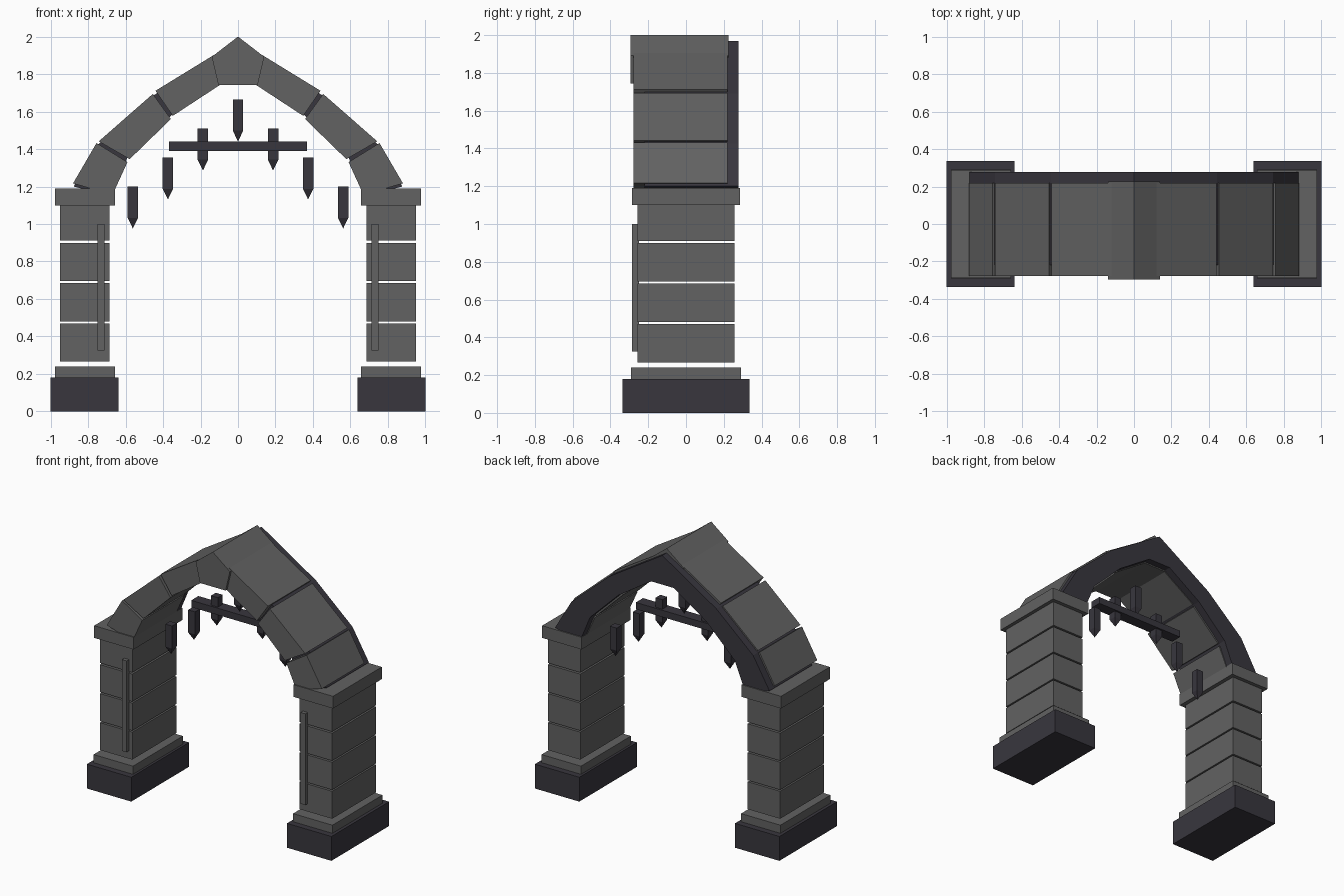
import bpy, bmesh

if "Cube" in bpy.data.objects:
    bpy.data.objects.remove(bpy.data.objects["Cube"])

def material(name, rgb):
    m = bpy.data.materials.new(name)
    m.diffuse_color = (*rgb, 1)
    m.use_nodes = True
    m.node_tree.nodes["Principled BSDF"].inputs["Base Color"].default_value = m.diffuse_color
    return m

STONE = material("grey stone", (0.122, 0.122, 0.122))
DARK = material("dark slate", (0.040, 0.037, 0.048))

def finish(name, bm, mat):
    bmesh.ops.recalc_face_normals(bm, faces=bm.faces)
    me = bpy.data.meshes.new(name)
    bm.to_mesh(me)
    bm.free()
    me.materials.append(mat)
    ob = bpy.data.objects.new(name, me)
    bpy.context.collection.objects.link(ob)
    return ob

def prism(name, outline, y0, y1, mat):
    """Extrude an x-z outline from y0 to y1."""
    bm = bmesh.new()
    front = [bm.verts.new((x, y0, z)) for x, z in outline]
    back = [bm.verts.new((x, y1, z)) for x, z in outline]
    n = len(outline)
    bm.faces.new(front)
    bm.faces.new(back[::-1])
    for i in range(n):
        j = (i + 1) % n
        bm.faces.new((front[i], back[i], back[j], front[j]))
    return finish(name, bm, mat)

def box(name, x0, x1, y0, y1, z0, z1, mat):
    return prism(name, [(x0, z0), (x1, z0), (x1, z1), (x0, z1)], y0, y1, mat)

def spike(name, x, top):
    """Square bar with a pyramid point."""
    h, y = 0.028, 0.02
    bm = bmesh.new()
    ring = [(-h, -h), (h, -h), (h, h), (-h, h)]
    up = [bm.verts.new((x + a, y + b, top)) for a, b in ring]
    low = [bm.verts.new((x + a, y + b, top - 0.167)) for a, b in ring]
    tip = bm.verts.new((x, y, top - 0.224))
    bm.faces.new(up)
    for i in range(4):
        j = (i + 1) % 4
        bm.faces.new((up[i], low[i], low[j], up[j]))
        bm.faces.new((low[i], tip, low[j]))
    finish(name, bm, DARK)

# arch stones, right half, as x-z outlines
VOUSSOIRS = [
    [(0.88, 1.217), (0.755, 1.432), (0.59, 1.33), (0.67, 1.155)],
    [(0.743, 1.441), (0.4545, 1.694), (0.358, 1.56), (0.578, 1.346)],
    [(0.44, 1.711), (0.06, 1.944), (0.09, 1.746), (0.348, 1.577)],
]

for side, s in (("left", -1), ("right", 1)):
    def pillar_box(name, x0, x1, y, z0, z1, mat):
        a, b = sorted((s * x0, s * x1))
        box(f"{side}_{name}", a, b, -y, y, z0, z1, mat)

    # pillars: footing, plinth, stacked blocks, capital
    pillar_box("footing", 0.637, 1.0, 0.337, 0, 0.18, DARK)
    pillar_box("plinth", 0.655, 0.977, 0.292, 0.18, 0.24, STONE)
    for i, (z0, z1) in enumerate([(0.267, 0.47), (0.481, 0.685), (0.696, 0.899), (0.911, 1.10)]):
        pillar_box(f"pillar_block_{i + 1}", 0.685, 0.95, 0.257, z0, z1, STONE)
    pillar_box("capital", 0.655, 0.977, 0.285, 1.10, 1.19, STONE)
    # raised strip on the pillar front
    a, b = sorted((s * 0.712, s * 0.75))
    box(f"{side}_front_strip", a, b, -0.285, -0.25, 0.325, 1.0, STONE)
    # arch stones
    for i, pts in enumerate(VOUSSOIRS):
        prism(f"{side}_arch_stone_{i + 1}", [(s * x, z) for x, z in pts], -0.277, 0.22, STONE)

# keystone
prism("keystone", [(0, 2.0), (0.14, 1.892), (0.105, 1.743), (-0.105, 1.743), (-0.14, 1.892)],
      -0.295, 0.226, STONE)

# dark core behind the stones, showing in the joints and at the back
half = [(0.092, 1.752), (0.359, 1.577), (0.592, 1.35), (0.675, 1.15),
        (0.877, 1.2), (0.743, 1.427), (0.443, 1.691)]
prism("arch_core", half + [(0, 1.968)] + [(-x, z) for x, z in reversed(half)], -0.22, 0.277, DARK)

# hanging gate teeth and crossbar
box("gate_crossbar", -0.367, 0.367, -0.022, 0.062, 1.39, 1.44, DARK)
for i in range(-3, 4):
    spike(f"gate_spike_{i + 4}", i * 0.187, 1.665 - abs(i) * 0.155)
